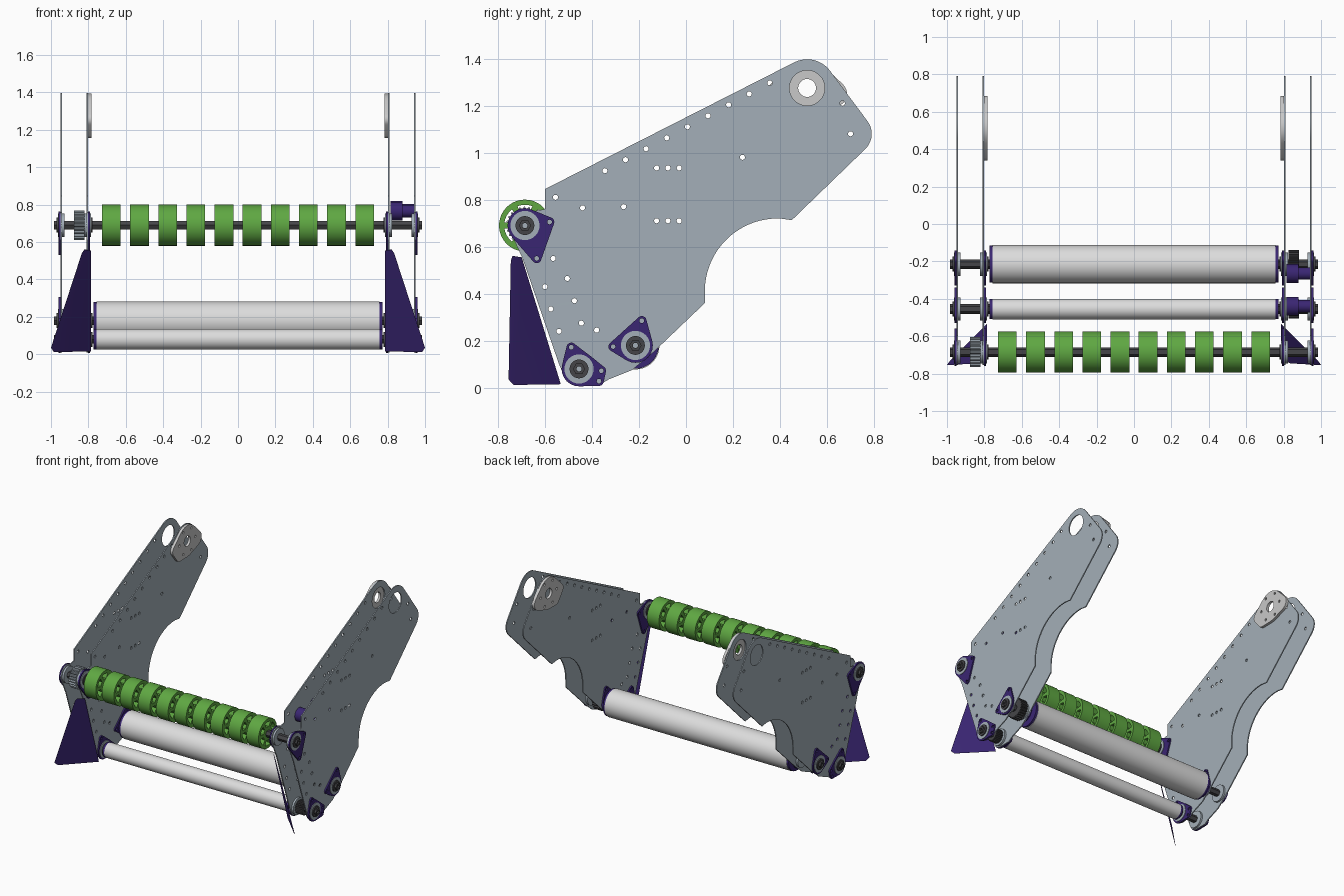
import bpy, bmesh
from math import cos, sin, radians, pi
from mathutils import Matrix, Vector
from mathutils.geometry import convex_hull_2d

if "Cube" in bpy.data.objects:
    bpy.data.objects.remove(bpy.data.objects["Cube"])


def material(name, red, green, blue):
    mat = bpy.data.materials.new(name)
    mat.use_nodes = True
    colour = (red, green, blue, 1)
    mat.diffuse_color = colour
    mat.node_tree.nodes["Principled BSDF"].inputs["Base Color"].default_value = colour
    return mat


plate_grey = material("plate grey", .37, .43, .48)
purple = material("purple", .042, .019, .17)
green = material("green", .115, .39, .055)
roller_white = material("roller white", .72, .72, .72)
dark_steel = material("dark steel", .06, .06, .065)
light_steel = material("light steel", .58, .58, .58)


def arc(centre, radius, start, end, steps=12):
    angles = [radians(start + (end - start) * i / steps) for i in range(steps + 1)]
    return [(centre[0] + radius * cos(a), centre[1] + radius * sin(a)) for a in angles]


def circle(centre, radius, steps=32):
    return arc(centre, radius, 0, 360, steps)[:-1]


def hull(*discs):
    points = [Vector(p) for centre, radius in discs for p in circle(centre, radius, 24)]
    return [tuple(points[i]) for i in convex_hull_2d(points)]


def gear_profile(centre, radius, teeth):
    outline = []
    for i in range(teeth * 4):
        r = radius if i % 4 < 2 else radius * .88
        a = 2 * pi * i / (teeth * 4)
        outline.append((centre[0] + r * cos(a), centre[1] + r * sin(a)))
    return outline


# Side profile in (y, z), with inner loops as holes, extruded from x0 to x1
def sheet(name, loops, x0, x1, mat):
    curve = bpy.data.curves.new(name, "CURVE")
    curve.dimensions = "2D"
    curve.fill_mode = "BOTH"
    curve.extrude = abs(x1 - x0) / 2
    for loop in loops:
        spline = curve.splines.new("POLY")
        spline.points.add(len(loop) - 1)
        for point, (y, z) in zip(spline.points, loop):
            point.co = (y, z, 0, 1)
        spline.use_cyclic_u = True
    temp = bpy.data.objects.new(name + " curve", curve)
    bpy.context.scene.collection.objects.link(temp)
    mesh = bpy.data.meshes.new_from_object(temp.evaluated_get(bpy.context.evaluated_depsgraph_get()))
    bpy.data.objects.remove(temp)
    mesh.transform(Matrix(((0, 0, 1, (x0 + x1) / 2), (1, 0, 0, 0), (0, 1, 0, 0), (0, 0, 0, 1))))
    return finish(name, mesh, mat)


def finish(name, mesh, mat):
    bm = bmesh.new()
    bm.from_mesh(mesh)
    bmesh.ops.remove_doubles(bm, verts=bm.verts, dist=1e-5)
    bmesh.ops.recalc_face_normals(bm, faces=bm.faces)
    bm.to_mesh(mesh)
    bm.free()
    mesh.materials.clear()
    mesh.materials.append(mat)
    obj = bpy.data.objects.new(name, mesh)
    bpy.context.scene.collection.objects.link(obj)
    bpy.ops.object.select_all(action="DESELECT")
    obj.select_set(True)
    bpy.context.view_layer.objects.active = obj
    bpy.ops.object.shade_smooth_by_angle(angle=radians(30))
    return obj


# Axis positions in (y, z)
intake, small, rear = (-.685, .69), (-.455, .08), (-.215, .18)
pivot, tail = (.515, 1.275), (.70, 1.08)

# Side plate outline
outline = [(-.54, .10)] + arc(small, .07, 200, 275)
outline += [(-.37, .01), (-.33, .035), (-.23, .075), (-.14, .15), (.08, .36)]
outline += arc((.39, .41), .31, 180, 88, 24) + [(.45, .713)]
outline += arc(tail, .09, -47, 36) + arc(pivot, .122, 36, 117)
outline += [(-.60, .845), (-.60, .76)] + arc(intake, .07, 60, 190) + [(-.695, .55)]

# Bolt holes
bolts = [(-.345 + .0877 * i, .923 + .0467 * i) for i in range(9)]
bolts += [(y, z) for z in (.71, .935) for y in (-.125, -.077, -.029)]
idlers = [(-.265, .77), (-.44, .765)]
bolts += idlers + [(-.555, .81), (.24, .98), (.665, 1.21), tail]
bolts += [(-.565, .55), (-.505, .465), (-.475, .37), (-.60, .43), (-.575, .335),
          (-.54, .24), (-.445, .275), (-.38, .245)]
plate_loops = [outline, circle(pivot, .075)] + [circle(b, .011, 12) for b in bolts]

# Lobes of the bearing flange on each axis
axes = {
    "intake": (intake, [(-.58, .705), (-.635, .55)]),
    "small": (small, [(-.488, .172), (-.36, .072), (-.37, .028)]),
    "rear": (rear, [(-.188, .285), (-.31, .175)]),
}

pad = hull((pivot, .118), ((.38, 1.255), .04), ((.43, 1.20), .045), ((.63, 1.25), .055))
pad_bolts = [(pivot[0] + .095 * cos(a * pi / 3), pivot[1] + .095 * sin(a * pi / 3)) for a in range(6)]

for side, s in (("left", 1), ("right", -1)):
    sheet(side + " inner plate", plate_loops, s * .801, s * .809, plate_grey)
    sheet(side + " outer plate", plate_loops, s * .941, s * .949, plate_grey)
    sheet(side + " pivot pad", [pad, circle(pivot, .038)] + [circle(b, .009, 12) for b in pad_bolts],
          s * .782, s * .801, light_steel)

    # Bearings on both plates
    for axis, (centre, lobes) in axes.items():
        flange = [hull((centre, .074), *[(p, .02) for p in lobes]), circle(centre, .03)]
        flange += [circle(p, .01, 12) for p in lobes]
        race = [circle(centre, .062), circle(centre, .02)]
        collar = [circle(centre, .04), circle(centre, .02)]
        for place, x, d in (("inner", .801, -1), ("outer", .949, 1)):
            label = f"{side} {place} {axis} "
            sheet(label + "flange", flange, s * x, s * (x + d * .010), purple)
            sheet(label + "bearing", race, s * (x - d * .022), s * (x + d * .014), plate_grey)
            sheet(label + "collar", collar, s * (x + d * .01), s * (x + d * .022), dark_steel)

    # Slanted triangular guide along the front edge of the plates
    guide = [(.79, .015), (.985, .012), (1, .035), (.835, .54), (.822, .56), (.79, .555)]
    bm = bmesh.new()
    corners = [bm.verts.new((s * x, .25 - x - .308 * (z - .02), z)) for x, z in guide]
    face = bm.faces.new(corners)
    back = bmesh.ops.extrude_face_region(bm, geom=[face])["geom"]
    moved = [v for v in back if isinstance(v, bmesh.types.BMVert)]
    bmesh.ops.translate(bm, verts=moved, vec=(-s * .005, .006, 0))
    mesh = bpy.data.meshes.new(side + " guide")
    bm.to_mesh(mesh)
    bm.free()
    finish(side + " guide", mesh, purple)

# Hollow hexagonal shafts
for axis, (centre, lobes) in axes.items():
    sheet(axis + " shaft", [circle(centre, .026, 6), circle(centre, .011, 12)], -.985, .985, dark_steel)

# Rollers with end caps
for name, centre, radius in (("small roller", small, .055), ("rear roller", rear, .102)):
    sheet(name, [circle(centre, radius, 64), circle(centre, .015)], -.757, .757, roller_white)
    for s in (-1, 1):
        sheet(name + " end cap", [circle(centre, radius * .97, 48), circle(centre, .015)],
              s * .757, s * .773, purple)

# Spoked intake wheels
windows = [arc(intake, .088, a + 9, a + 51, 8) + arc(intake, .05, a + 48, a + 12, 6)
           for a in range(0, 360, 60)]
for i in range(10):
    x = (i - 4.5) * .1505
    sheet("intake wheel", [circle(intake, .11, 64), circle(intake, .02)] + windows,
          x - .05, x + .05, green)

# Drive gears between the plates
for name, centre, radius, x, mat in (
        ("intake gear", intake, .08, -.85, plate_grey),
        ("rear gear", rear, .075, .855, dark_steel),
        ("small gear", small, .05, .855, dark_steel)):
    sheet(name, [gear_profile(centre, radius, 24), circle(centre, .02)], x - .028, x + .028, mat)

# Stepped idler spools
for centre in idlers:
    sheet("idler drum", [circle(centre, .05), circle(centre, .011, 12)], .815, .88, purple)
    sheet("idler hub", [circle(centre, .033), circle(centre, .011, 12)], .88, .941, purple)
